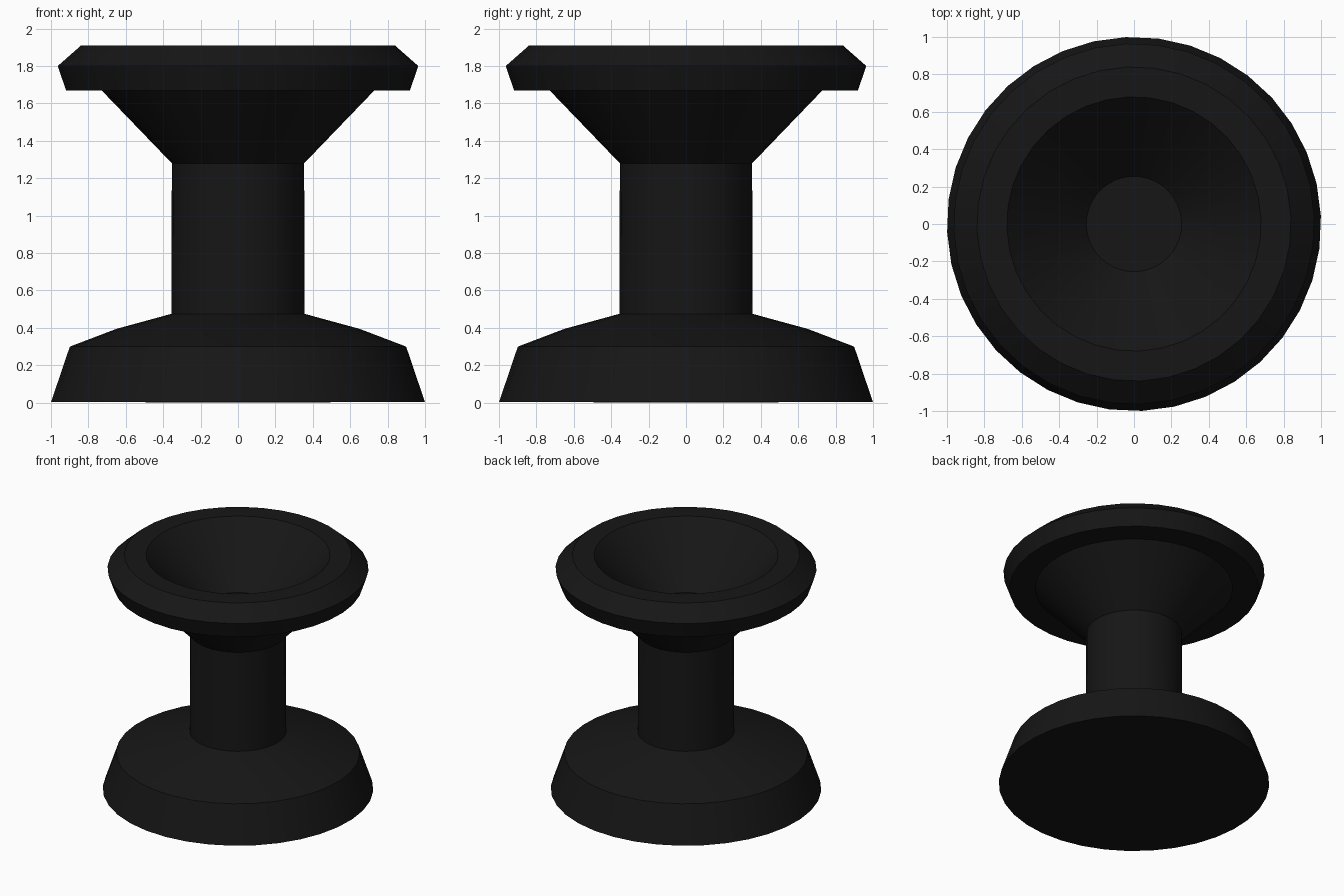
import bpy, bmesh, math
from mathutils import Matrix

if "Cube" in bpy.data.objects:
    bpy.data.objects.remove(bpy.data.objects["Cube"])

SIDES = 36

# Half profile (radius, height), from the underside centre to the bowl floor centre
profile = [
    (0, 0), (1.0, 0.005),                          # flat underside
    (0.90, 0.30), (0.65, 0.395), (0.357, 0.475),   # flared foot and domed shoulder
    (0.354, 1.28), (0.73, 1.67),                   # column and cone under the cup
    (0.92, 1.67), (0.965, 1.80), (0.84, 1.91),     # bevelled rim
    (0.68, 1.91), (0.255, 1.485), (0, 1.485),      # conical bowl and its floor
]

# Revolve the profile
bm = bmesh.new()
verts = [bm.verts.new((r, 0, z)) for r, z in profile]
edges = [bm.edges.new(pair) for pair in zip(verts, verts[1:])]
bmesh.ops.spin(bm, geom=verts + edges, cent=(0, 0, 0), axis=(0, 0, 1),
               angle=math.tau, steps=SIDES, use_merge=True)
bmesh.ops.remove_doubles(bm, verts=bm.verts, dist=1e-4)
bmesh.ops.recalc_face_normals(bm, faces=bm.faces)
bmesh.ops.rotate(bm, verts=bm.verts, cent=(0, 0, 0),
                 matrix=Matrix.Rotation(math.radians(2.5), 3, 'Z'))

mesh = bpy.data.meshes.new("pedestal_cup")
bm.to_mesh(mesh)
bm.free()
cup = bpy.data.objects.new("pedestal_cup", mesh)
bpy.context.collection.objects.link(cup)

# Black finish
black = bpy.data.materials.new("black")
black.diffuse_color = (0.008, 0.008, 0.008, 1)
black.use_nodes = True
black.node_tree.nodes["Principled BSDF"].inputs["Base Color"].default_value = black.diffuse_color
mesh.materials.append(black)

# Smooth round the sides, crisp at the profile corners
bpy.context.view_layer.objects.active = cup
cup.select_set(True)
bpy.ops.object.shade_smooth_by_angle(angle=math.radians(25))
